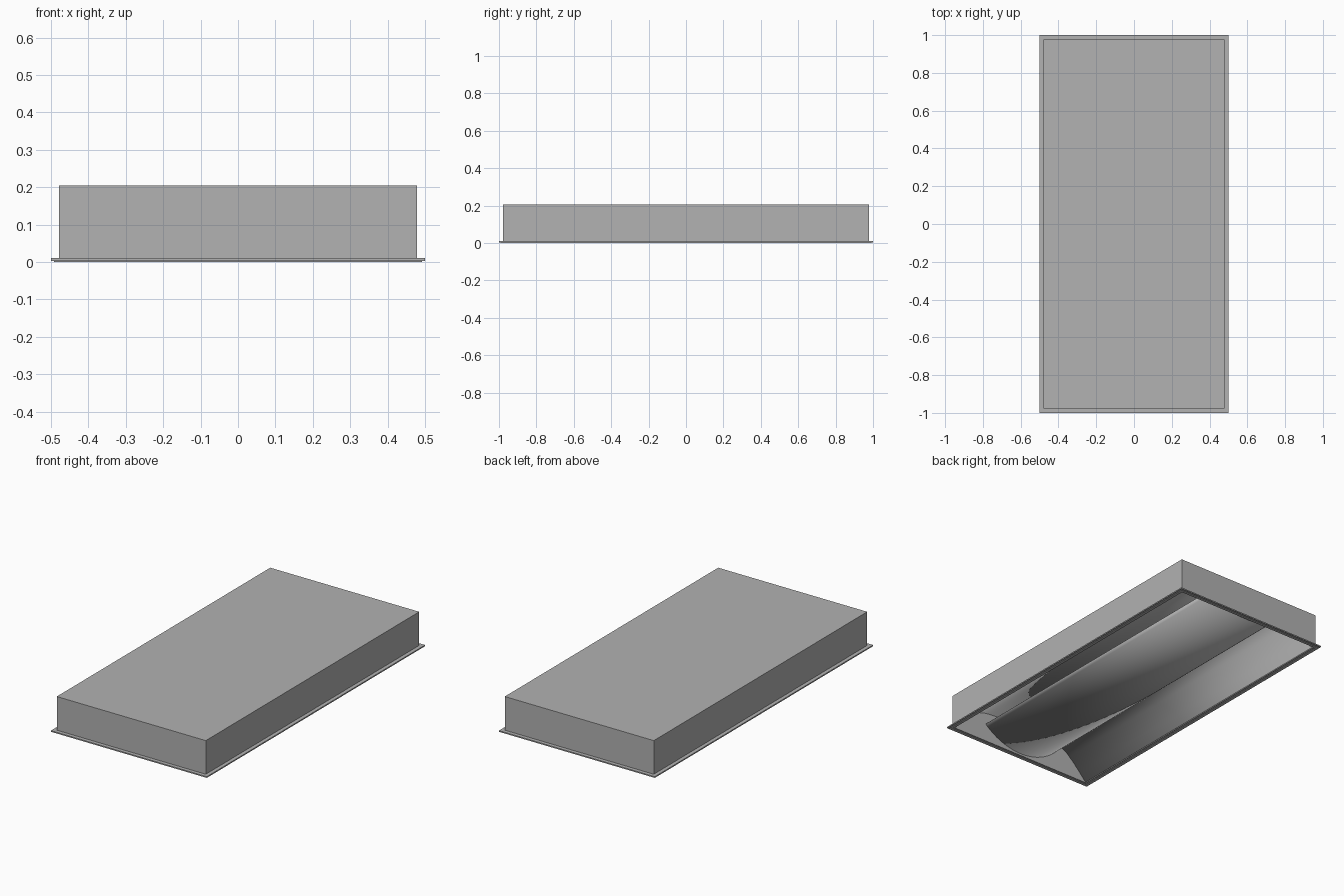
import bpy, bmesh, math

cube = bpy.data.objects.get("Cube")
if cube:
    bpy.data.objects.remove(cube, do_unlink=True)

# One painted-metal colour
grey = bpy.data.materials.new("grey metal")
grey.use_nodes = True
colour = (0.445, 0.445, 0.445, 1)
grey.diffuse_color = colour
grey.node_tree.nodes["Principled BSDF"].inputs["Base Color"].default_value = colour


def make_object(name, bm):
    bmesh.ops.recalc_face_normals(bm, faces=bm.faces)
    mesh = bpy.data.meshes.new(name)
    bm.to_mesh(mesh)
    bm.free()
    obj = bpy.data.objects.new(name, mesh)
    bpy.context.collection.objects.link(obj)
    mesh.materials.append(grey)
    return obj


def loop_verts(bm, hx, hy, z):
    return [bm.verts.new((sx * hx, sy * hy, z))
            for sx, sy in ((-1, -1), (1, -1), (1, 1), (-1, 1))]


def ring(name, outer, inner, z0, z1):
    """Rectangular ring; outer and inner are insets from the full outline."""
    bm = bmesh.new()
    loops = [loop_verts(bm, 0.5 - inset, 1 - inset, z)
             for inset, z in ((outer, z0), (outer, z1), (inner, z1), (inner, z0))]
    for a, b in zip(loops, loops[1:] + loops[:1]):
        for i in range(4):
            j = (i + 1) % 4
            bm.faces.new((a[i], a[j], b[j], b[i]))
    return make_object(name, bm)


def sheet(name, profile, half_length, thickness):
    """Profile in x and z, drawn out along y and thickened."""
    bm = bmesh.new()
    rows = [[bm.verts.new((x, y, z)) for x, z in profile]
            for y in (-half_length, half_length)]
    for i in range(len(profile) - 1):
        bm.faces.new((rows[0][i], rows[0][i + 1], rows[1][i + 1], rows[1][i]))
    obj = make_object(name, bm)
    solid = obj.modifiers.new("thickness", "SOLIDIFY")
    solid.thickness = thickness
    solid.offset = 0
    bpy.ops.object.select_all(action="DESELECT")
    obj.select_set(True)
    bpy.context.view_layer.objects.active = obj
    bpy.ops.object.shade_smooth_by_angle(angle=math.radians(35))
    return obj


# Housing: walls and lid, open underneath
ring("housing_walls", 0.022, 0.028, 0.008, 0.2)
bm = bmesh.new()
bmesh.ops.create_cube(bm, size=1)
for v in bm.verts:
    v.co.x *= 0.956
    v.co.y *= 1.956
    v.co.z = 0.2025 + v.co.z * 0.005
make_object("housing_lid", bm)

# Ceiling flange with a slightly smaller lip below it
ring("flange", 0, 0.03, 0.003, 0.01)
ring("flange_lip", 0.008, 0.024, 0, 0.003)

# Curved reflector: half a profile, mirrored, smoothed by corner cutting
half = [(0.47, 0.008), (0.39, 0.095), (0.31, 0.165), (0.2, 0.19)]
profile = [(-x, z) for x, z in half] + half[::-1]
for _ in range(3):
    cut = [profile[0]]
    for (ax, az), (bx, bz) in zip(profile, profile[1:]):
        cut += [(ax + (bx - ax) * t, az + (bz - az) * t) for t in (0.25, 0.75)]
    profile = cut + [profile[-1]]
sheet("reflector", profile, 0.972, 0.003)

# Hanging curved diffuser
radius, reach = 0.363, math.asin(0.245 / 0.363)
steps = 28
arc = [(radius * math.sin(a), 0.017 + radius * (1 - math.cos(a)))
       for a in (reach * (2 * i / steps - 1) for i in range(steps + 1))]
sheet("diffuser", arc, 0.972, 0.003)
